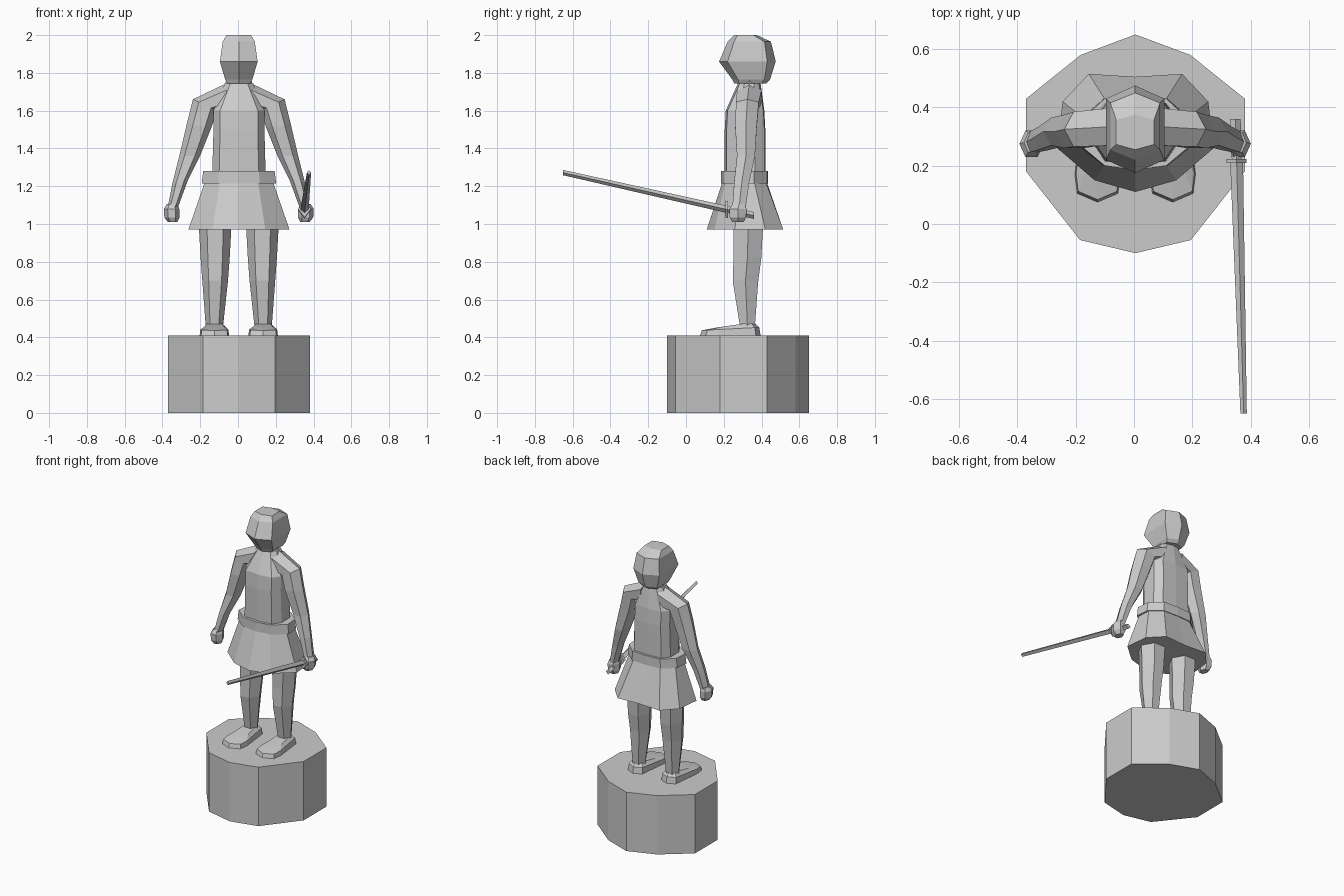
import bpy, bmesh, math
from mathutils import Vector

if "Cube" in bpy.data.objects:
    bpy.data.objects.remove(bpy.data.objects["Cube"])


def loft(name, rings):
    """Flat-faced closed skin through rings with equal point counts."""
    bm = bmesh.new()
    loops = [[bm.verts.new(p) for p in r] for r in rings]
    n = len(loops[0])
    for a, b in zip(loops, loops[1:]):
        for i in range(n):
            j = (i + 1) % n
            bm.faces.new((a[i], a[j], b[j], b[i]))
    bm.faces.new(loops[0][::-1])
    bm.faces.new(loops[-1])
    bmesh.ops.recalc_face_normals(bm, faces=bm.faces)
    me = bpy.data.meshes.new(name)
    bm.to_mesh(me)
    bm.free()
    ob = bpy.data.objects.new(name, me)
    bpy.context.collection.objects.link(ob)
    return ob


def ring(cx, cy, z, rx, ry, n=6, turn=0.0):
    return [(cx + rx * math.cos(t), cy + ry * math.sin(t), z)
            for t in (2 * math.pi * (i + turn) / n for i in range(n))]


def sym(half, z, cx=0.005):
    """Full outline from a half outline whose ends lie on the centre line."""
    pts = half + [(-x, y) for x, y in half[-2:0:-1]]
    return [(x + cx, y, z) for x, y in pts]


def limb_ring(s, outer, inner, y0, y1):
    """Six-sided section of an arm between an outer and inner (x, z) point."""
    out = []
    for t, y in ((0, .5), (.25, 0), (.75, 0), (1, .5), (.75, 1), (.25, 1)):
        x = outer[0] + (inner[0] - outer[0]) * t
        z = outer[1] + (inner[1] - outer[1]) * t
        out.append((0.004 + s * x, y0 + (y1 - y0) * y, z))
    return out


# ten-sided pedestal
base = [(0, -.1), (.19, -.055), (.375, .18), (.375, .43), (.188, .58), (0, .65)]
loft("pedestal", [sym(base, 0), sym(base, .41)])

# skirt and belt
hem = [(0, .11), (.14, .15), (.268, .26), (.25, .42), (.16, .515), (0, .505)]
waist = [(0, .195), (.1, .21), (.178, .27), (.175, .36), (.1, .42), (0, .425)]
loft("skirt", [sym(hem, .97), sym(waist, 1.23)])
belt = [(0, .185), (.11, .2), (.197, .27), (.19, .36), (.11, .43), (0, .435)]
loft("belt", [sym(belt, 1.215), sym([(x * .96, y) for x, y in belt], 1.28)])

# torso, rising to sloped shoulders
chest = [(0, .205), (.1, .215), (.135, .27), (.135, .365), (.1, .415), (0, .42)]
collar = [(0, .275), (.045, .285), (.075, .31), (.075, .36), (.045, .385), (0, .395)]
loft("torso", [
    sym([(x * 1.05, y) for x, y in chest], 1.25),
    sym(chest, 1.5),
    sym([(x, .315 + (y - .315) * .95) for x, y in chest], 1.6),
    sym(collar, 1.745)])

# neck and faceted head
loft("neck", [ring(.004, .337, 1.7, .075, .055), ring(.004, .337, 1.79, .065, .055)])
loft("head", [
    [(0.004 + x * w, cy + y * d, z) for x, y in
     ((0, -1), (1, -.7), (1, .7), (0, 1), (-1, .7), (-1, -.7))]
    for w, cy, d, z in ((.06, .34, .085, 1.745), (.072, .345, .1, 1.765),
                        (.1, .325, .15, 1.86), (.085, .335, .115, 1.965),
                        (.065, .315, .06, 2.0))])

for s, side in ((-1, "left"), (1, "right")):
    # legs
    cx = .004 + s * .125
    loft(side + "_leg", [
        ring(cx + s * .004, .325, .46, .046, .046),
        ring(cx, .315, .7, .068, .078),
        ring(cx, .325, .82, .077, .085),
        ring(cx, .33, 1.02, .088, .092)])

    # feet with a sloping instep
    sole = [(0, .075), (.07, .105), (.078, .17), (.055, .37),
            (0, .395), (-.055, .37), (-.078, .17), (-.07, .105)]
    fx = cx + s * .004
    loft(side + "_foot", [
        [(fx + x, y, .41) for x, y in sole],
        [(fx + x * .95, .25 + (y - .25) * .95, .437 + .05 * (y - .08))
         for x, y in sole],
        [(fx + x * .62, .3 + (y - .3) * .62, .452 + .09 * (y - .08))
         for x, y in sole]])

    # arms hang outward from the shoulders
    loft(side + "_arm", [limb_ring(s, *r) for r in (
        ((.065, 1.745), (.065, 1.6), .27, .4),
        ((.243, 1.66), (.115, 1.6), .265, .385),
        ((.275, 1.53), (.145, 1.51), .26, .375),
        ((.315, 1.36), (.205, 1.36), .27, .365),
        ((.35, 1.22), (.27, 1.23), .255, .335),
        ((.378, 1.08), (.325, 1.08), .245, .315))])

    # fists
    loft(side + "_hand", [
        ring(s * .353 + .004, .28, 1.105, .028, .038, 6),
        ring(s * .356 + .004, .275, 1.08, .041, .052, 6),
        ring(s * .354 + .004, .275, 1.035, .04, .05, 6),
        ring(s * .35 + .004, .275, 1.01, .025, .034, 6)])


# sword: diamond sections along a forward, slightly rising line
def sword_part(name, stations):
    tail, tip = Vector((.348, .36, 1.045)), Vector((.376, -.65, 1.272))
    rings = []
    for t, w, h in stations:
        c = tail.lerp(tip, t)
        rings.append([c + Vector(o) for o in ((w, 0, 0), (0, 0, h), (-w, 0, 0), (0, 0, -h))])
    loft(name, rings)


sword_part("sword_grip", [(0, .018, .018), (.16, .016, .018)])
sword_part("sword_guard", [(.135, .034, .045), (.15, .034, .045)])
sword_part("sword_blade", [(.15, .022, .019), (1, .011, .014)])
